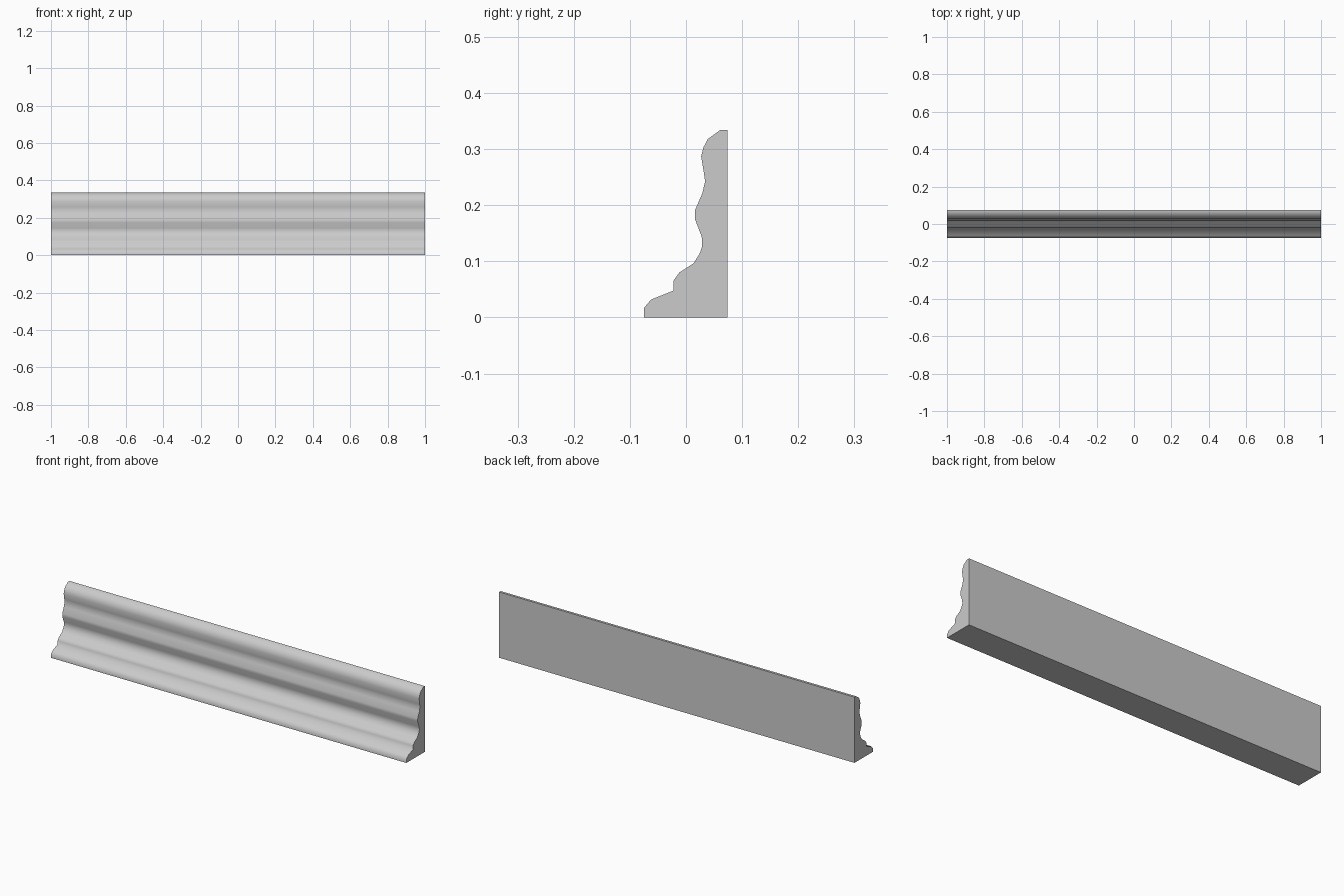
import bpy, bmesh, math

if "Cube" in bpy.data.objects:
    bpy.data.objects.remove(bpy.data.objects["Cube"])

# Moulding cross-section (y, z): front face from foot to top, then the flat back
profile = [
    (-0.075, 0.0), (-0.075, 0.017), (-0.062, 0.032), (-0.022, 0.048),
    (-0.022, 0.066), (-0.012, 0.080), (0.013, 0.096), (0.024, 0.113),
    (0.029, 0.127), (0.028, 0.144), (0.016, 0.175), (0.016, 0.191),
    (0.029, 0.221), (0.034, 0.242), (0.032, 0.257), (0.027, 0.287),
    (0.031, 0.303), (0.039, 0.318), (0.061, 0.334), (0.074, 0.334),
    (0.074, 0.0),
]

# Extrude the cross-section along x
bm = bmesh.new()
end_cap = bm.faces.new([bm.verts.new((-1, y, z)) for y, z in profile])
extruded = bmesh.ops.extrude_face_region(bm, geom=[end_cap], use_keep_orig=True)
new_verts = [g for g in extruded["geom"] if isinstance(g, bmesh.types.BMVert)]
bmesh.ops.translate(bm, verts=new_verts, vec=(2, 0, 0))
bmesh.ops.recalc_face_normals(bm, faces=bm.faces)

mesh = bpy.data.meshes.new("baseboard_moulding")
bm.to_mesh(mesh)
bm.free()
moulding = bpy.data.objects.new("baseboard_moulding", mesh)
bpy.context.collection.objects.link(moulding)

# Soft curves on the front, crisp ends, back and base
bpy.context.view_layer.objects.active = moulding
moulding.select_set(True)
bpy.ops.object.shade_smooth_by_angle(angle=math.radians(75))
